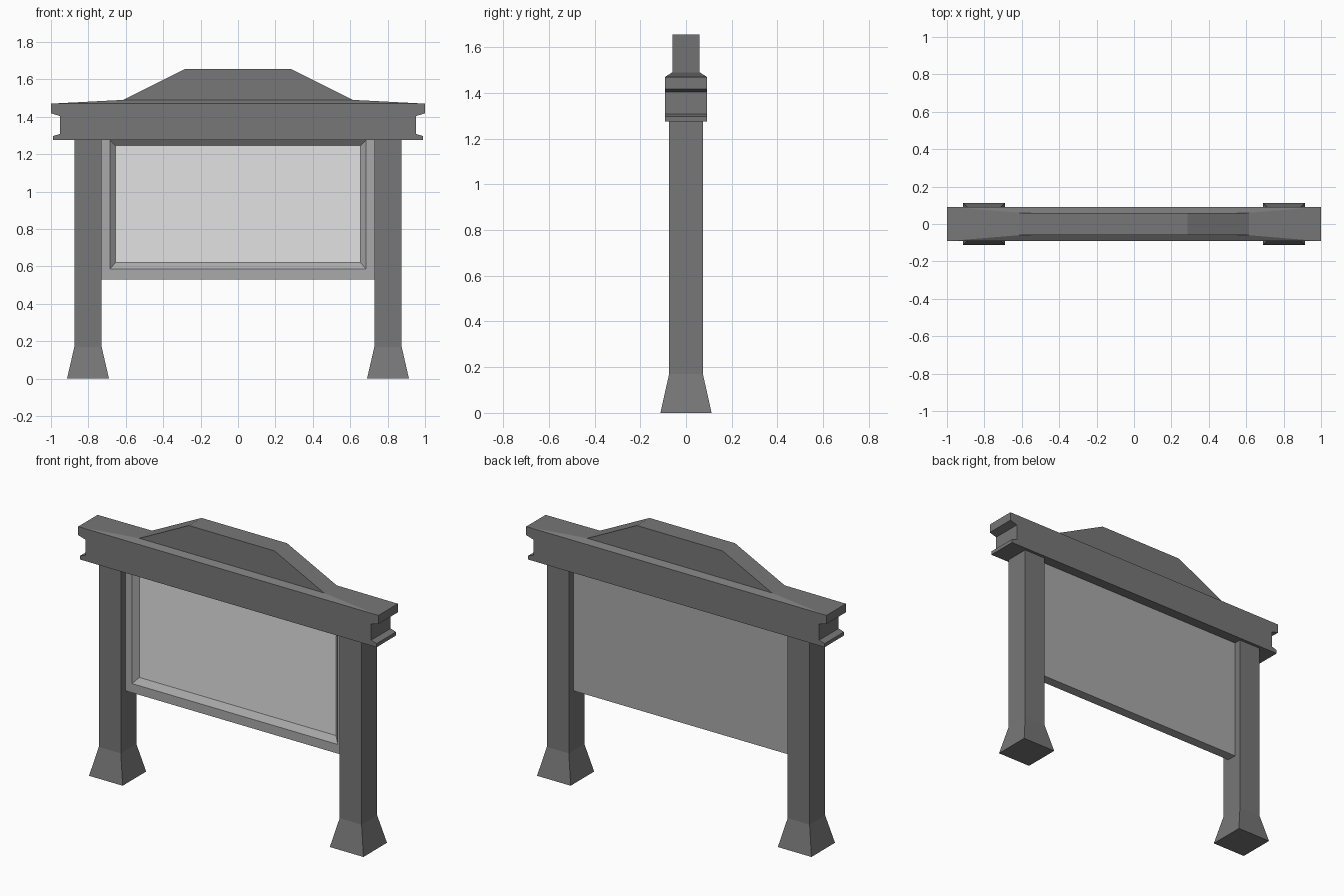
import bpy
import bmesh

if "Cube" in bpy.data.objects:
    bpy.data.objects.remove(bpy.data.objects["Cube"], do_unlink=True)


def make_material(name, grey):
    mat = bpy.data.materials.new(name)
    mat.use_nodes = True
    colour = (grey, grey, grey, 1)
    mat.diffuse_color = colour
    mat.node_tree.nodes["Principled BSDF"].inputs["Base Color"].default_value = colour
    return mat


dark_grey = make_material("dark grey", 0.185)
mid_grey = make_material("mid grey", 0.40)
light_grey = make_material("light grey", 0.76)


def finish(name, bm, *materials):
    bmesh.ops.recalc_face_normals(bm, faces=bm.faces)
    mesh = bpy.data.meshes.new(name)
    bm.to_mesh(mesh)
    bm.free()
    for mat in materials:
        mesh.materials.append(mat)
    obj = bpy.data.objects.new(name, mesh)
    bpy.context.collection.objects.link(obj)
    return obj


def loft(rings):
    """Skin a stack of equal-sized rings and cap both ends."""
    bm = bmesh.new()
    loops = [[bm.verts.new(p) for p in ring] for ring in rings]
    for a, b in zip(loops, loops[1:]):
        for i in range(len(a)):
            j = (i + 1) % len(a)
            bm.faces.new((a[i], a[j], b[j], b[i]))
    bm.faces.new(loops[0])
    last = bm.faces.new(loops[-1])
    return bm, last


def flat_ring(cx, hx, hy, z):
    return [(cx - hx, -hy, z), (cx + hx, -hy, z), (cx + hx, hy, z), (cx - hx, hy, z)]


def upright_ring(hx, z0, z1, y):
    return [(-hx, y, z0), (hx, y, z0), (hx, y, z1), (-hx, y, z1)]


def extrude_symmetric(half_profile, hy):
    """Mirror a half profile in x and extrude it along y."""
    outline = half_profile + [(-x, z) for x, z in reversed(half_profile)]
    return loft([[(x, y, z) for x, z in outline] for y in (-hy, hy)])[0]


# Posts with flared feet
for side, sign in (("left", 1), ("right", -1)):
    cx = sign * 0.802
    bm, _ = loft([flat_ring(cx, 0.112, 0.112, 0),
                  flat_ring(cx, 0.073, 0.074, 0.17),
                  flat_ring(cx, 0.073, 0.074, 1.28)])
    finish(side + "_post", bm, dark_grey)

# Header beam with notched ends
header = [(0.988, 1.275), (0.988, 1.297), (0.952, 1.308),
          (0.952, 1.404), (1.0, 1.418), (1.0, 1.47)]
finish("header_beam", extrude_symmetric(header, 0.092), dark_grey)

# Sloped cap over the beam
bm, _ = loft([flat_ring(0, 1.0, 0.092, 1.47), flat_ring(0, 0.615, 0.06, 1.49)])
finish("header_cap", bm, dark_grey)

# Raised crown
crown = [(0.615, 1.49), (0.285, 1.655)]
finish("crown", extrude_symmetric(crown, 0.06), dark_grey)

# Board with a bevelled recess and a light display panel
bm, panel = loft([upright_ring(0.735, 0.53, 1.30, 0.03),
                  upright_ring(0.735, 0.53, 1.30, -0.03),
                  upright_ring(0.685, 0.585, 1.275, -0.03),
                  upright_ring(0.655, 0.62, 1.245, -0.003)])
panel.material_index = 1
finish("display_board", bm, mid_grey, light_grey)
